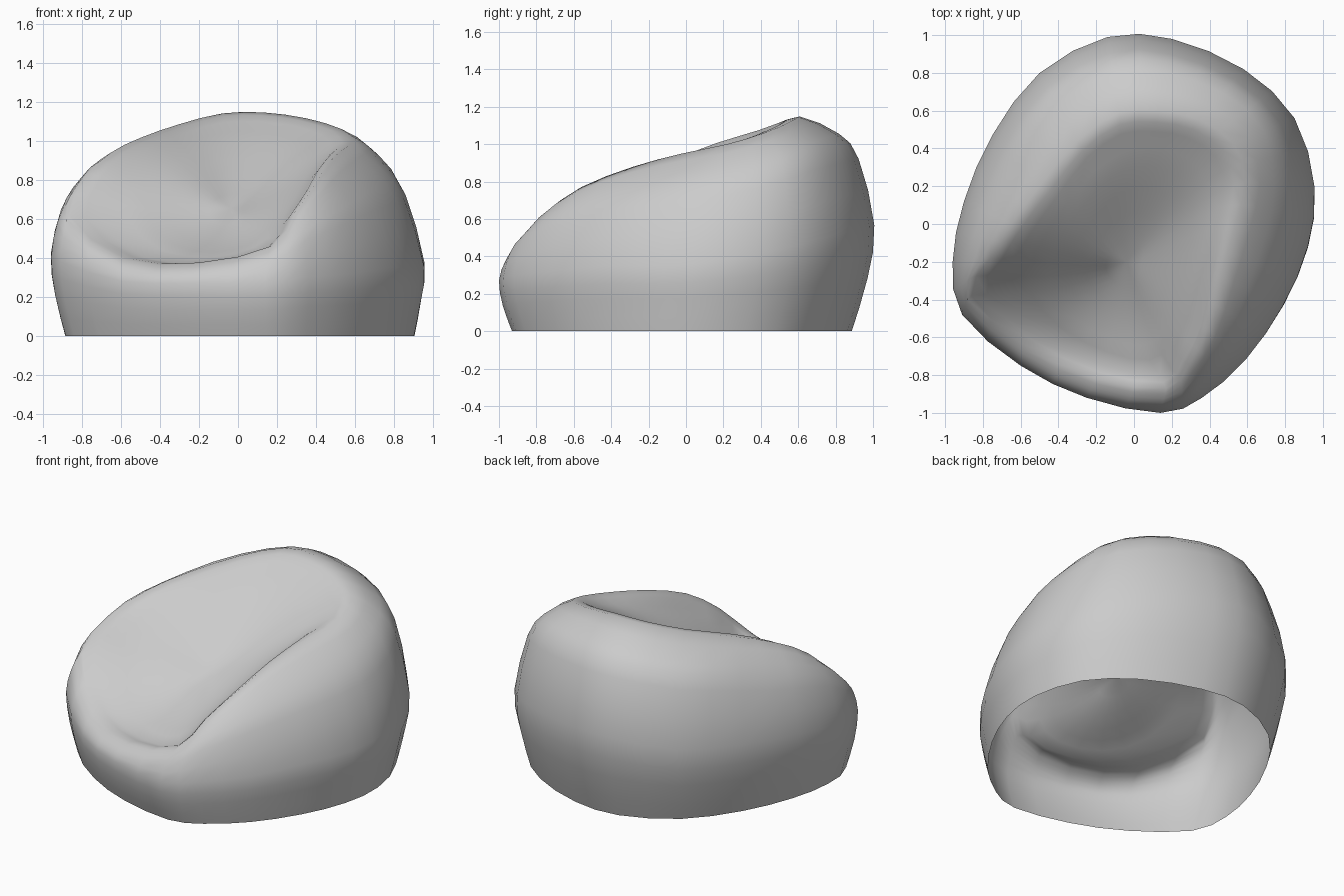
import bpy, bmesh
from mathutils import Vector

if "Cube" in bpy.data.objects:
    bpy.data.objects.remove(bpy.data.objects["Cube"])

# Widest outline of the bag, counter-clockwise from the front (x, y, z)
outline = [(.14, -1.0, .27), (.36, -.92, .3), (.59, -.72, .32), (.79, -.43, .35),
           (.92, -.12, .35), (.955, .2, .38), (.85, .56, .45), (.58, .82, .52),
           (.2, .98, .56), (-.14, .99, .56), (-.5, .8, .5), (-.75, .47, .48),
           (-.9, .12, .45), (-.96, -.2, .42), (-.91, -.48, .38), (-.6, -.75, .28),
           (-.25, -.92, .27)]
# Rim around the seat: front lip, right arm, back top, left arm
crest = [(.17, -.87, .46), (.29, -.75, .63), (.39, -.56, .77), (.46, -.28, .88),
         (.53, -.02, .95), (.59, .22, 1.0), (.53, .42, 1.06), (.35, .55, 1.115),
         (.13, .6, 1.145), (-.08, .59, 1.14), (-.3, .44, 1.085), (-.5, .2, 1.015),
         (-.65, 0, .94), (-.76, -.18, .83), (-.86, -.38, .61), (-.58, -.64, .4),
         (-.2, -.82, .375)]
# Loop inside the seat hollow
hollow = [(.1, -.74, .42), (.17, -.64, .51), (.24, -.48, .62), (.28, -.25, .72),
          (.33, -.02, .83), (.36, .15, .92), (.32, .3, 1.0), (.2, .37, 1.04),
          (.08, .38, 1.05), (-.06, .36, 1.05), (-.2, .26, 1.01), (-.32, .08, .95),
          (-.42, -.06, .87), (-.5, -.2, .74), (-.5, -.35, .56), (-.37, -.55, .4),
          (-.1, -.68, .37)]
centre = Vector((-.05, -.25, .58))
STEPS = 2


def spline(pts, closed):
    """Resample control points along a Catmull-Rom curve."""
    n = len(pts)
    at = (lambda i: pts[i % n]) if closed else (lambda i: pts[max(0, min(n - 1, i))])
    out = []
    for i in range(n if closed else n - 1):
        a, b, c, d = (at(i + k) for k in (-1, 0, 1, 2))
        for s in range(STEPS):
            t = s / STEPS
            out.append(.5 * (2 * b + (c - a) * t + (2 * a - 5 * b + 4 * c - d) * t ** 2
                             + (3 * b - a - 3 * c + d) * t ** 3))
    return out if closed else out + [pts[-1]]


def blend(a, b, fxy, fz):
    return Vector((a.x + (b.x - a.x) * fxy, a.y + (b.y - a.y) * fxy, a.z + (b.z - a.z) * fz))


# One vertical profile per direction: base, belly, shoulder, rim, hollow, centre
loops = [spline([Vector(p) for p in loop], True) for loop in (outline, crest, hollow)]
profiles = []
for o, c, h in zip(*loops):
    base = Vector((o.x * .935 + .012, o.y * .905 - .025, 0))
    slack = .055 * max(0, min(1, (.7 - o.y) / .4))     # sides are less full than the back
    profiles.append(spline([base, blend(base, o, .7, .5), o,
                            blend(o, c, .21 + slack, .61 - slack),
                            blend(o, c, .47 + 2 * slack, .84 - slack / 2), c,
                            blend(c, h, .5, .5), h, blend(h, centre, .5, .5), centre], False))

# Skin the profiles into one open-bottomed shell
bm = bmesh.new()
cols = [[bm.verts.new(p) for p in prof] for prof in profiles]
for i, col in enumerate(cols):
    nxt = cols[(i + 1) % len(cols)]
    for j in range(len(col) - 1):
        bm.faces.new((col[j], nxt[j], nxt[j + 1], col[j + 1]))
bmesh.ops.remove_doubles(bm, verts=[c[-1] for c in cols], dist=1e-4)

# Relax the middle of the hollow so the seat blends softly into the backrest
inner = [v for c in cols for v in c[7 * STEPS - 1:] if v.is_valid]
for _ in range(12):
    bmesh.ops.smooth_vert(bm, verts=inner, factor=.5,
                          use_axis_x=True, use_axis_y=True, use_axis_z=True)
for v in bm.verts:
    v.co.z = max(v.co.z, 0)
for f in bm.faces:
    f.smooth = True
mesh = bpy.data.meshes.new("beanbag_seat")
bm.to_mesh(mesh)
bm.free()
seat = bpy.data.objects.new("beanbag_seat", mesh)
bpy.context.collection.objects.link(seat)
